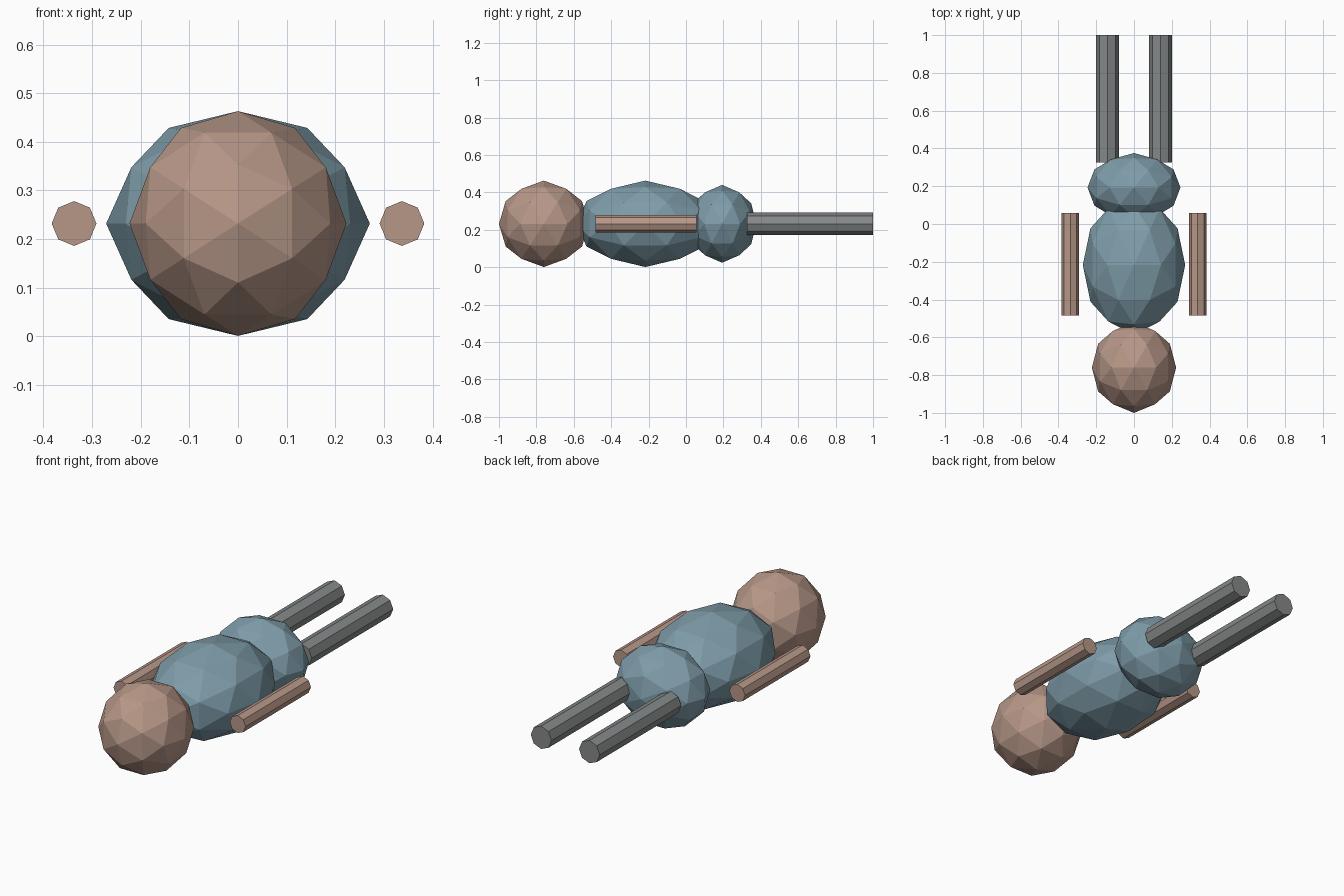
import bpy
import bmesh
import math
from mathutils import Matrix, Vector

cube = bpy.data.objects.get("Cube")
if cube:
    bpy.data.objects.remove(cube, do_unlink=True)


def make_material(name, rgb):
    mat = bpy.data.materials.new(name)
    mat.use_nodes = True
    mat.diffuse_color = (*rgb, 1)
    mat.node_tree.nodes["Principled BSDF"].inputs["Base Color"].default_value = (*rgb, 1)
    return mat


skin = make_material("skin", (0.47, 0.31, 0.245))
blue = make_material("dusty_blue", (0.21, 0.335, 0.40))
grey = make_material("trouser_grey", (0.235, 0.25, 0.25))

MID_Z = 0.232
# Half the angle between neighbouring corners of an icosahedron
TILT = Matrix.Rotation(-math.atan(2) / 2, 4, "Y")


def add_object(name, bm, location, mat):
    mesh = bpy.data.meshes.new(name)
    bm.to_mesh(mesh)
    bm.free()
    mesh.materials.append(mat)
    obj = bpy.data.objects.new(name, mesh)
    obj.location = location
    bpy.context.collection.objects.link(obj)


def faceted_ball(name, y, half_size, mat):
    """Low-poly ball resting on an edge, stretched to its half sizes."""
    bm = bmesh.new()
    bmesh.ops.create_icosphere(bm, subdivisions=2, radius=1)
    bmesh.ops.transform(bm, matrix=Matrix.Diagonal(half_size).to_4x4() @ TILT, verts=bm.verts)
    add_object(name, bm, (0, y, MID_Z), mat)


def limb_pair(name, x, y_start, y_end, radius, mat):
    """Eight-sided rods along y, one on each side."""
    for side, sign in (("left", 1), ("right", -1)):
        bm = bmesh.new()
        bmesh.ops.create_cone(bm, cap_ends=True, segments=8, radius1=radius,
                              radius2=radius, depth=y_end - y_start)
        bmesh.ops.rotate(bm, matrix=Matrix.Rotation(math.pi / 2, 3, "X"), verts=bm.verts)
        add_object(f"{side}_{name}", bm, (sign * x, (y_start + y_end) / 2, MID_Z), mat)


# Head, torso and hips in a row
faceted_ball("head", -0.76, Vector((0.223, 0.24, 0.231)), skin)
faceted_ball("torso", -0.217, Vector((0.271, 0.37, 0.231)), blue)
faceted_ball("hips", 0.193, Vector((0.246, 0.183, 0.208)), blue)

# Limbs
limb_pair("arm", 0.337, -0.484, 0.057, 0.046, skin)
limb_pair("leg", 0.14, 0.325, 1.0, 0.06, grey)
